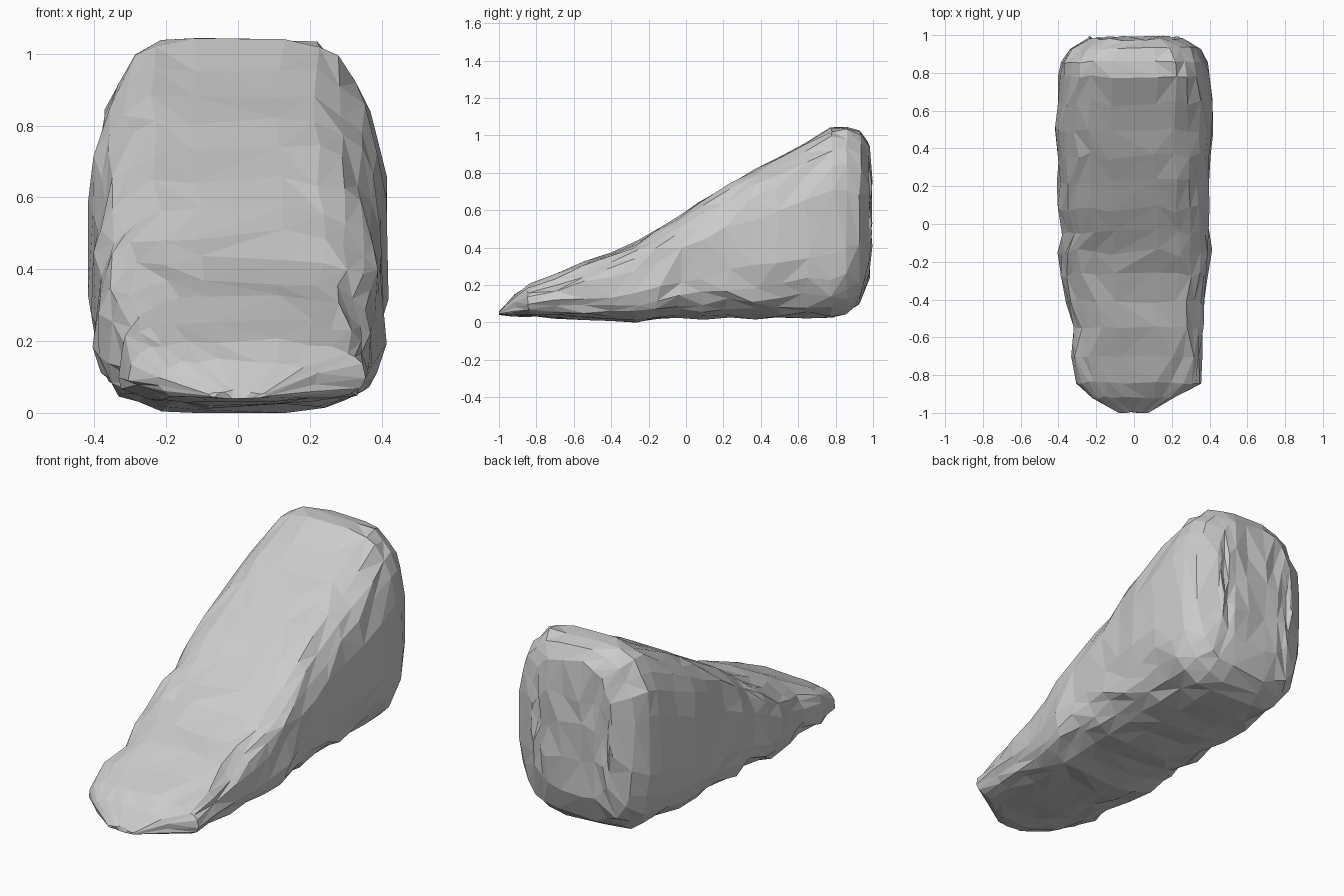
import bpy, bmesh, math, random

if "Cube" in bpy.data.objects:
    bpy.data.objects.remove(bpy.data.objects["Cube"])

random.seed(7)
SIDES = 24

# Cross-sections along the wedge: y, left x, right x, bottom z, top z, squareness
SECTIONS = [
    (-1.00, -0.08, 0.08, 0.04, 0.06, 2.5),
    (-0.92, -0.22, 0.22, 0.035, 0.145, 3.0),
    (-0.84, -0.30, 0.35, 0.03, 0.20, 3.0),
    (-0.70, -0.335, 0.355, 0.025, 0.26, 3.2),
    (-0.55, -0.32, 0.37, 0.02, 0.315, 3.3),
    (-0.40, -0.36, 0.38, 0.015, 0.375, 3.4),
    (-0.27, -0.38, 0.395, 0.005, 0.43, 3.5),
    (-0.15, -0.395, 0.405, 0.02, 0.495, 3.5),
    (-0.04, -0.375, 0.395, 0.03, 0.575, 3.5),
    (0.08, -0.405, 0.395, 0.02, 0.655, 3.5),
    (0.22, -0.40, 0.395, 0.03, 0.74, 3.5),
    (0.36, -0.405, 0.405, 0.02, 0.825, 3.5),
    (0.50, -0.415, 0.41, 0.025, 0.895, 3.5),
    (0.64, -0.40, 0.41, 0.03, 0.965, 3.5),
    (0.78, -0.395, 0.405, 0.02, 1.05, 3.5),
    (0.86, -0.38, 0.39, 0.05, 1.05, 3.5),
    (0.93, -0.335, 0.35, 0.10, 1.02, 3.3),
    (0.978, -0.24, 0.25, 0.24, 0.96, 3.2),
]


def spow(v, p):
    return math.copysign(abs(v) ** p, v)


def ring(bm, y, x0, x1, z0, z1, n):
    """Roughened rounded-rectangle section; the right flank leans in at the top."""
    cx, hx, cz, hz = (x0 + x1) / 2, (x1 - x0) / 2, (z0 + z1) / 2, (z1 - z0) / 2
    rough = min(0.012, hz * 0.1)
    yrough = 0.02 if -0.5 < y < 0.75 else 0.008
    verts = []
    for i in range(SIDES):
        a = math.tau * (i + 0.5) / SIDES
        v = spow(math.sin(a), 2 / n)
        lean = 0.08 if math.cos(a) > 0 and y > 0.3 else 0.02
        x = cx + hx * (1 - lean * max(v, 0) ** 2) * spow(math.cos(a), 2 / n)
        x += random.uniform(-rough, rough)
        z = cz + hz * v + random.uniform(-rough, rough)
        dy = random.uniform(-yrough, yrough)
        # keep the sloping face on its slope when points slide along y
        if math.sin(a) > 0.5 and y < 0.75:
            z += dy * 0.55
        verts.append(bm.verts.new((x, max(-1, min(1, y + dy)), max(z, 0.0))))
    return verts


bm = bmesh.new()
rings = [ring(bm, *s) for s in SECTIONS]

# Skin between sections with mixed diagonals
for a, b in zip(rings, rings[1:]):
    for i in range(SIDES):
        j = (i + 1) % SIDES
        if random.random() < 0.5:
            bm.faces.new((a[i], a[j], b[j]))
            bm.faces.new((a[i], b[j], b[i]))
        else:
            bm.faces.new((a[i], a[j], b[i]))
            bm.faces.new((a[j], b[j], b[i]))


def cap(r):
    """Close a ring with vertical strips; return the top-to-bottom edges."""
    for i in range(SIDES // 2 - 1):
        bm.faces.new((r[i], r[i + 1], r[SIDES - 2 - i], r[SIDES - 1 - i]))
    return [bm.edges.get((r[i], r[SIDES - 1 - i])) for i in range(1, SIDES // 2 - 1)]


# Toe edge and the chipped back face
cap(rings[0])
cuts = bmesh.ops.subdivide_edges(bm, edges=cap(rings[-1]), cuts=3, use_grid_fill=True)
for v in {g for g in cuts["geom_inner"] if isinstance(g, bmesh.types.BMVert)}:
    v.co.x += random.uniform(-0.012, 0.012)
    v.co.y = 0.983 + random.uniform(-0.012, 0.014)
    v.co.z += random.uniform(-0.04, 0.04)
bmesh.ops.triangulate(bm, faces=bm.faces[:])
bmesh.ops.recalc_face_normals(bm, faces=bm.faces[:])

mesh = bpy.data.meshes.new("wedge_rock")
bm.to_mesh(mesh)
bm.free()
rock = bpy.data.objects.new("wedge_rock", mesh)
bpy.context.collection.objects.link(rock)
